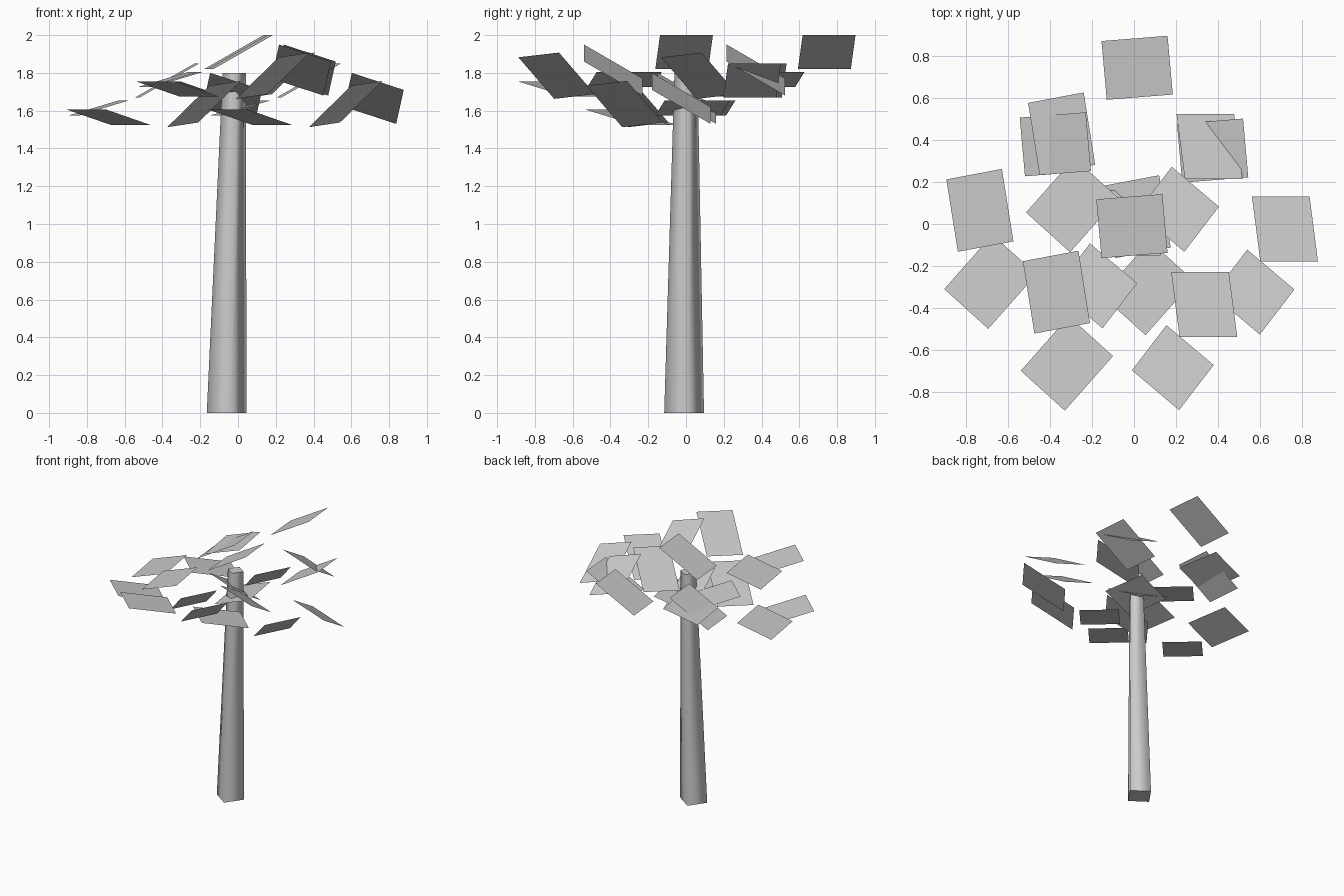
import bpy
from math import radians
from mathutils import Vector, Matrix

cube = bpy.data.objects.get("Cube")
if cube:
    bpy.data.objects.remove(cube, do_unlink=True)

grey = bpy.data.materials.new("plain_grey")
grey.use_nodes = True
grey.diffuse_color = (0.6, 0.6, 0.6, 1)
grey.node_tree.nodes["Principled BSDF"].inputs["Base Color"].default_value = (0.6, 0.6, 0.6, 1)


def add_mesh(name, verts, faces, smooth=False):
    mesh = bpy.data.meshes.new(name)
    mesh.from_pydata(verts, [], faces)
    mesh.materials.append(grey)
    for poly in mesh.polygons:
        poly.use_smooth = smooth and len(poly.vertices) == 4 and abs(poly.normal.z) < 0.5
    obj = bpy.data.objects.new(name, mesh)
    bpy.context.collection.objects.link(obj)
    return obj


# Leaning, tapered four-sided trunk
def ring(centre, radius):
    turn = radians(10)
    return [Vector(centre) + Matrix.Rotation(turn + radians(90 * i), 3, "Z") @ Vector((radius, 0, 0))
            for i in range(4)]


trunk_verts = ring((-0.06, -0.01, 0), 0.107) + ring((-0.02, 0, 1.8), 0.062)
sides = [(i, (i + 1) % 4, (i + 1) % 4 + 4, i + 4) for i in range(4)]
add_mesh("trunk", trunk_verts, sides + [(3, 2, 1, 0), (4, 5, 6, 7)], smooth=True)

# One cluster of leaf cards: centre, short edge, long edge
cards = {
    "east_leaf": ((0.335, -0.385, 1.815), (0.275, 0, -0.09), (-0.04, 0.31, -0.18)),
    "south_east_leaf": ((0.185, -0.685, 1.785), (0.165, 0.215, 0.025), (0.225, -0.19, 0.22)),
    "north_leaf": ((-0.01, -0.01, 1.91), (0.315, 0.025, 0.18), (-0.025, 0.28, 0)),
    "west_leaf": ((-0.37, -0.325, 1.765), (0.265, 0.05, 0.08), (-0.055, 0.345, 0)),
    "south_west_leaf": ((-0.32, -0.665, 1.715), (0.21, -0.19, 0), (0.23, 0.26, -0.08)),
}

# The cluster repeats at four places in the crown
clusters = {
    "front": (0, 0, 0),
    "left": (0.385, 0.36, -0.15),
    "right": (-0.365, 0.39, -0.15),
    "back": (0.025, 0.755, 0),
}
for place, offset in clusters.items():
    for name, (centre, a, b) in cards.items():
        c, a, b = Vector(centre) + Vector(offset), Vector(a) / 2, Vector(b) / 2
        corners = [c - a - b, c + a - b, c + a + b, c - a + b]
        order = (0, 1, 2, 3) if a.cross(b).z > 0 else (3, 2, 1, 0)
        add_mesh(f"{place}_{name}", corners, [order])
